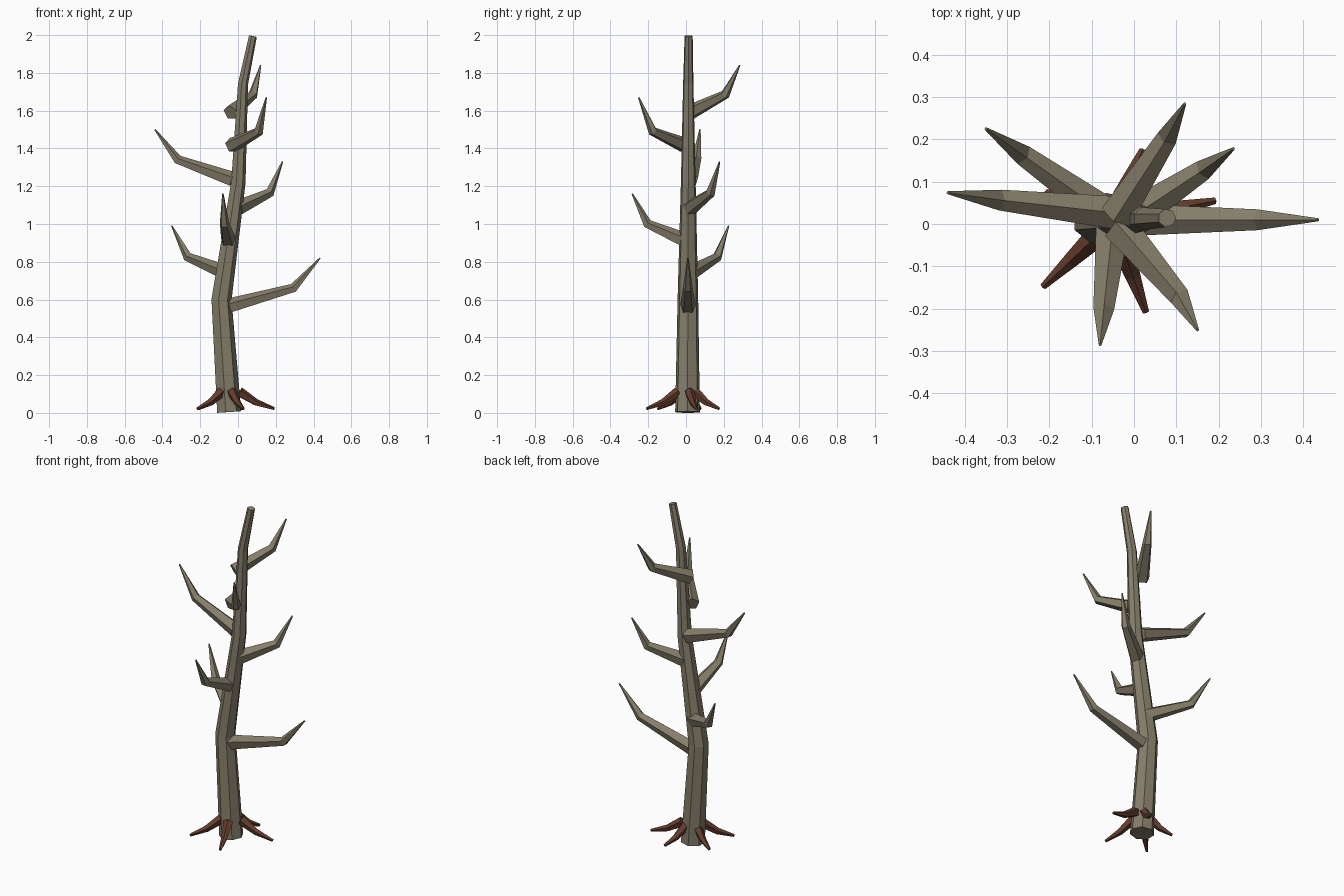
import bpy, bmesh, math
from mathutils import Vector

if "Cube" in bpy.data.objects:
    bpy.data.objects.remove(bpy.data.objects["Cube"])


def material(name, rgb):
    m = bpy.data.materials.new(name)
    m.diffuse_color = (*rgb, 1)
    m.use_nodes = True
    m.node_tree.nodes["Principled BSDF"].inputs["Base Color"].default_value = m.diffuse_color
    return m


BARK = material("grey_bark", (0.235, 0.208, 0.143))
ROOT = material("red_brown_root", (0.13, 0.047, 0.028))


def tube(name, path, radii, sides, ref, mat):
    """Capped faceted tube along a path; first corner of each ring points to ref."""
    pts = [Vector(p) for p in path]
    bm = bmesh.new()
    rings = []
    for i, (p, r) in enumerate(zip(pts, radii)):
        t = Vector()
        if i > 0:
            t += (p - pts[i - 1]).normalized()
        if i < len(pts) - 1:
            t += (pts[i + 1] - p).normalized()
        t.normalize()
        up = (ref - t * ref.dot(t)).normalized()
        side = t.cross(up)
        rings.append([bm.verts.new(p + r * (up * math.cos(a) + side * math.sin(a)))
                      for a in (2 * math.pi * k / sides for k in range(sides))])
    for a, b in zip(rings, rings[1:]):
        for k in range(sides):
            n = (k + 1) % sides
            bm.faces.new((a[k], a[n], b[n], b[k]))
    bm.faces.new(rings[0][::-1])
    bm.faces.new(rings[-1])
    bmesh.ops.recalc_face_normals(bm, faces=bm.faces)
    me = bpy.data.meshes.new(name)
    bm.to_mesh(me)
    bm.free()
    me.materials.append(mat)
    ob = bpy.data.objects.new(name, me)
    bpy.context.collection.objects.link(ob)


X, Z = Vector((1, 0, 0)), Vector((0, 0, 1))

# Crooked tapering trunk
tube("trunk",
     [(-0.05, 0.008, 0.0045), (-0.09, 0.01, 0.6), (0.0, 0.012, 1.22),
      (0.025, 0.012, 1.74), (0.078, 0.014, 1.995)],
     [0.067, 0.056, 0.04, 0.028, 0.022], 7, X, BARK)

# Bent, pointed branches: base, elbow, tip
branches = [
    [(-0.045, 0.01, 0.565), (0.295, 0.01, 0.66), (0.435, 0.01, 0.82)],
    [(-0.06, 0.02, 0.74), (-0.265, 0.165, 0.825), (-0.35, 0.225, 0.99)],
    [(-0.05, 0.0, 0.91), (-0.072, -0.205, 1.0), (-0.08, -0.285, 1.16)],
    [(0.0, 0.02, 1.085), (0.167, 0.13, 1.165), (0.235, 0.178, 1.33)],
    [(-0.03, 0.025, 1.235), (-0.32, 0.057, 1.34), (-0.44, 0.074, 1.5)],
    [(-0.035, -0.005, 1.415), (0.11, -0.175, 1.49), (0.15, -0.25, 1.67)],
    [(-0.04, 0.02, 1.59), (0.08, 0.207, 1.685), (0.12, 0.284, 1.84)],
]
for i, path in enumerate(branches):
    tube(f"branch_{i + 1}", path, [0.042, 0.026, 0.004], 5, Z, BARK)

# Roots spreading from the foot of the trunk
tips = [(-0.215, -0.148), (0.028, -0.208), (0.192, 0.055), (0.02, 0.175), (-0.208, 0.075)]
cx, cy = -0.05, 0.008
for i, (tx, ty) in enumerate(tips):
    path = [(cx + (tx - cx) * f, cy + (ty - cy) * f, z)
            for f, z in ((0.24, 0.11), (0.6, 0.055), (1.0, 0.022))]
    tube(f"root_{i + 1}", path, [0.028, 0.019, 0.008], 5, Z, ROOT)
